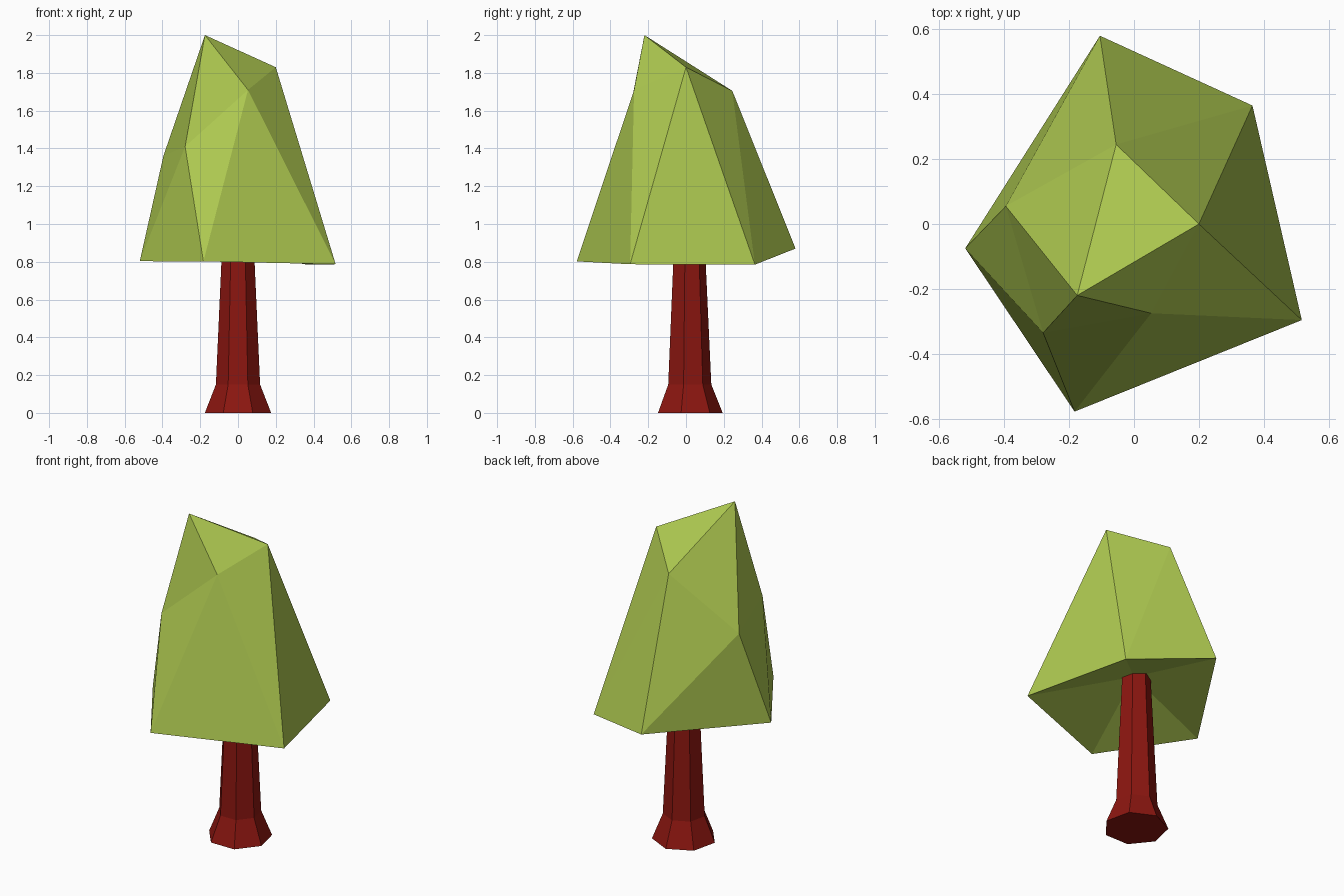
import bpy, math

if "Cube" in bpy.data.objects:
    bpy.data.objects.remove(bpy.data.objects["Cube"])


def make_part(name, verts, faces, color):
    mesh = bpy.data.meshes.new(name)
    mesh.from_pydata(verts, [], faces)
    mesh.update()
    mat = bpy.data.materials.new(name + "_color")
    mat.diffuse_color = (*color, 1)
    mat.use_nodes = True
    mat.node_tree.nodes["Principled BSDF"].inputs["Base Color"].default_value = mat.diffuse_color
    mesh.materials.append(mat)
    obj = bpy.data.objects.new(name, mesh)
    bpy.context.collection.objects.link(obj)
    return obj


# Trunk: seven-sided flared profile, (radius, height)
SIDES = 7
profile = [(0.18, 0), (0.12, 0.15), (0.09, 0.8), (0.082, 0.97)]
verts, faces = [], []
for r, z in profile:
    for i in range(SIDES):
        a = math.pi / 2 + 2 * math.pi * i / SIDES
        verts.append((r * math.cos(a), 0.014 + r * math.sin(a), z))
for k in range(len(profile) - 1):
    for i in range(SIDES):
        j = (i + 1) % SIDES
        lo, hi = k * SIDES, (k + 1) * SIDES
        faces.append((lo + i, lo + j, hi + j, hi + i))
faces.append(tuple(reversed(range(SIDES))))
faces.append(tuple(range(len(verts) - SIDES, len(verts))))
make_part("trunk", verts, faces, (0.26, 0.008, 0.005))

# Crown: skewed icosahedron - peak, upper ring, lower rim, raised underside
peak = (-0.175, -0.22, 2.0)
ring = [(0.2, 0, 1.83), (-0.055, 0.245, 1.705), (-0.395, 0.055, 1.36),
        (-0.28, -0.335, 1.41), (0.053, -0.275, 1.71)]
rim = [(0.365, 0.365, 0.785), (-0.105, 0.58, 0.87), (-0.52, -0.075, 0.803),
       (-0.183, -0.578, 0.802), (0.517, -0.296, 0.787)]
underside = (0, 0, 0.97)
verts = [peak] + ring + rim + [underside]
faces = []
for i in range(5):
    j = (i + 1) % 5
    faces += [(0, 1 + i, 1 + j),
              (1 + i, 6 + i, 1 + j),
              (1 + j, 6 + i, 6 + j),
              (11, 6 + j, 6 + i)]
make_part("leaf_crown", verts, faces, (0.42, 0.58, 0.08))
